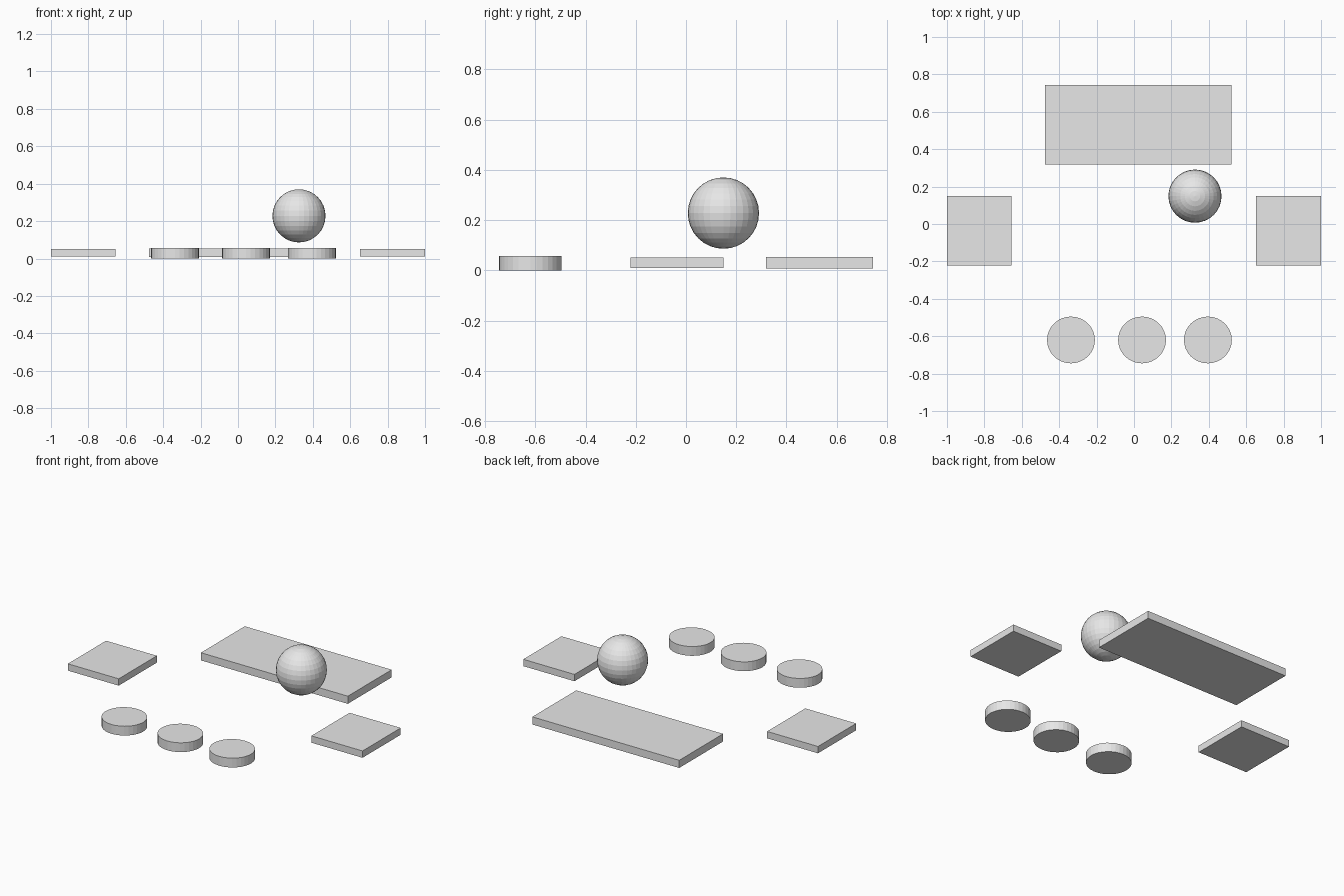
import bpy

if "Cube" in bpy.data.objects:
    bpy.data.objects.remove(bpy.data.objects["Cube"])

# single light grey used everywhere
grey = bpy.data.materials.new("light_grey")
grey.diffuse_color = (0.8, 0.8, 0.8, 1.0)
grey.use_nodes = True
grey.node_tree.nodes["Principled BSDF"].inputs["Base Color"].default_value = grey.diffuse_color


def finish(name, dims=None):
    ob = bpy.context.object
    ob.name = name
    if dims:
        ob.scale = dims
        bpy.ops.object.transform_apply(location=False, rotation=False, scale=True)
    ob.data.materials.append(grey)
    return ob


def slab(name, x0, x1, y0, y1, z0, z1):
    bpy.ops.mesh.primitive_cube_add(
        size=1, location=((x0 + x1) / 2, (y0 + y1) / 2, (z0 + z1) / 2))
    return finish(name, (x1 - x0, y1 - y0, z1 - z0))


# long rear plate
slab("rear_plate", -0.475, 0.522, 0.319, 0.744, 0.007, 0.054)

# square plates on both sides
for side, x0, x1 in (("left", -1.0, -0.655), ("right", 0.653, 1.0)):
    slab(side + "_plate", x0, x1, -0.221, 0.149, 0.01, 0.052)

# row of three discs at the front
for i, x in enumerate((-0.337, 0.043, 0.395)):
    bpy.ops.mesh.primitive_cylinder_add(
        vertices=32, radius=1, depth=1, location=(x, -0.62, 0.0285))
    finish(f"disc_{i + 1}", (0.128, 0.125, 0.057))

# faceted ball hovering in the middle
bpy.ops.mesh.primitive_uv_sphere_add(
    segments=32, ring_count=16, radius=0.142, location=(0.326, 0.149, 0.228))
finish("ball")
